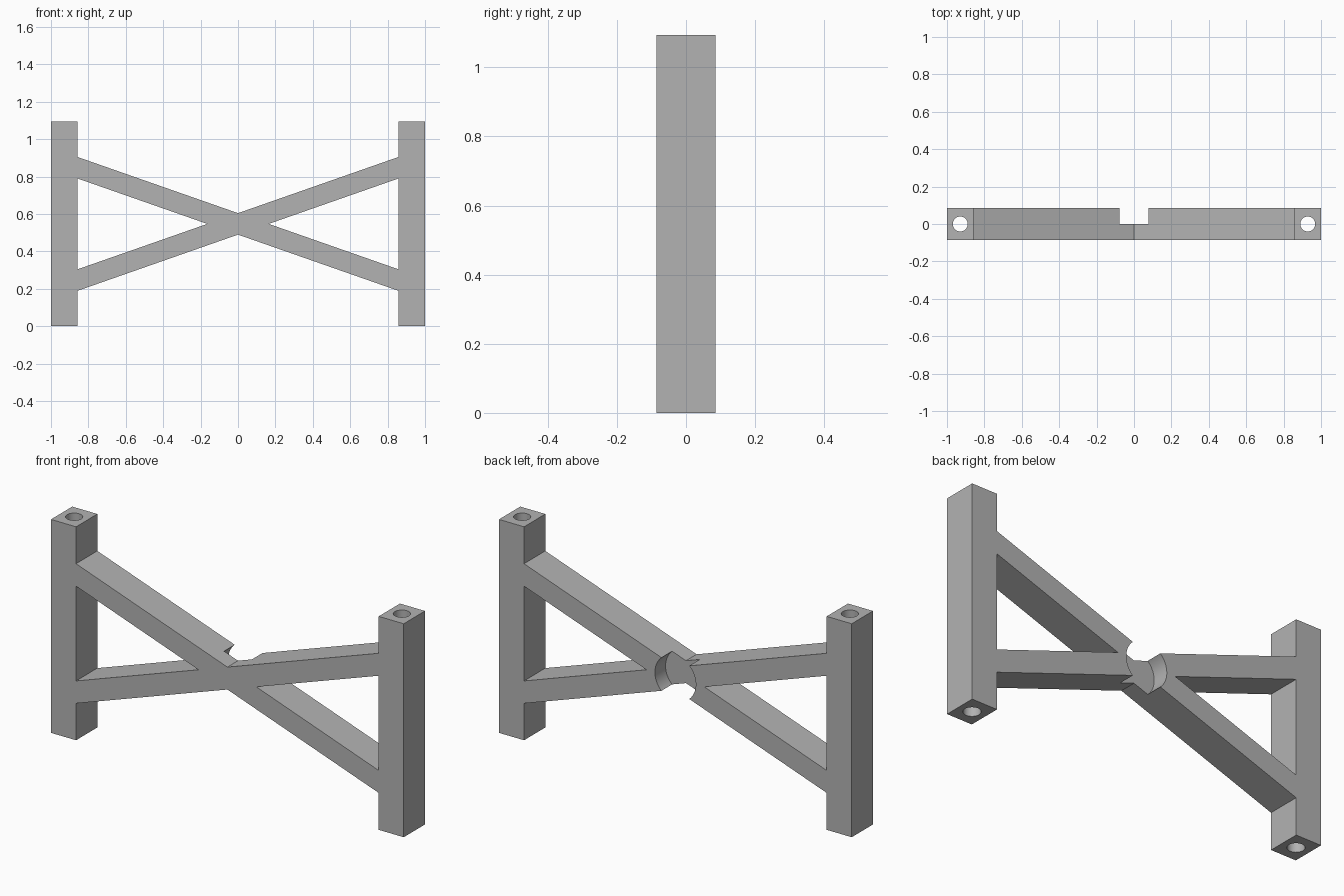
import bpy
import bmesh
from math import radians
from mathutils import Matrix

if "Cube" in bpy.data.objects:
    bpy.data.objects.remove(bpy.data.objects["Cube"], do_unlink=True)

HEIGHT, HALF_DEPTH = 1.094, 0.086
POST_INNER, POST_MID = 0.858, 0.929
MID_Z, SLOPE, HALF_BAR = 0.547, 0.35, 0.0575

grey = bpy.data.materials.new("plain grey")
grey.use_nodes = True
colour = (0.45, 0.45, 0.45, 1)
grey.diffuse_color = colour
grey.node_tree.nodes["Principled BSDF"].inputs["Base Color"].default_value = colour


def make_object(name, bm):
    bmesh.ops.recalc_face_normals(bm, faces=bm.faces)
    mesh = bpy.data.meshes.new(name)
    bm.to_mesh(mesh)
    bm.free()
    mesh.materials.append(grey)
    obj = bpy.data.objects.new(name, mesh)
    bpy.context.collection.objects.link(obj)
    return obj


def prism(name, outline):
    """Front outline of (x, z) points, extruded through the full depth."""
    bm = bmesh.new()
    face = bm.faces.new([bm.verts.new((x, -HALF_DEPTH, z)) for x, z in outline])
    new = bmesh.ops.extrude_face_region(bm, geom=[face])["geom"]
    verts = [v for v in new if isinstance(v, bmesh.types.BMVert)]
    bmesh.ops.translate(bm, verts=verts, vec=(0, 2 * HALF_DEPTH, 0))
    return make_object(name, bm)


def cylinder(name, radius, depth, centre, turn=0):
    bm = bmesh.new()
    bmesh.ops.create_cone(bm, cap_ends=True, segments=64, radius1=radius,
                          radius2=radius, depth=depth,
                          matrix=Matrix.Translation(centre) @ Matrix.Rotation(turn, 4, "X"))
    return make_object(name, bm)


def combine(target, tool, operation):
    mod = target.modifiers.new("combine", "BOOLEAN")
    mod.operation, mod.solver, mod.object = operation, "EXACT", tool
    bpy.context.view_layer.objects.active = target
    bpy.ops.object.modifier_apply(modifier=mod.name)
    bpy.data.objects.remove(tool, do_unlink=True)


# Crossed diagonal bars, run slightly into the posts
end = POST_INNER + 0.012
rise, notch = SLOPE * end, HALF_BAR / SLOPE
quarter = [(0, HALF_BAR), (end, rise + HALF_BAR), (end, rise - HALF_BAR), (notch, 0)]
lower_right = [(x, -z) for x, z in reversed(quarter[:-1])]
right = quarter + lower_right
left = [(-x, z) for x, z in reversed(right[1:-1])]
frame = prism("cross_brace_frame", [(x, MID_Z + z) for x, z in right + left])

# Upright posts with a round bore from end to end
for side in (-1, 1):
    a, b = side * POST_INNER, side
    post = prism("post", [(a, 0), (b, 0), (b, HEIGHT), (a, HEIGHT)])
    combine(frame, post, "UNION")
    bore = cylinder("bore", 0.04, HEIGHT + 0.2, (side * POST_MID, 0, HEIGHT / 2))
    combine(frame, bore, "DIFFERENCE")

# Round pocket in the back of the crossing, down to half depth
pocket = cylinder("pocket", 0.116, 0.4, (0, 0.2, MID_Z), radians(90))
combine(frame, pocket, "DIFFERENCE")

# Smooth bores and pocket wall, crisp edges elsewhere
bpy.ops.object.select_all(action="DESELECT")
frame.select_set(True)
bpy.context.view_layer.objects.active = frame
bpy.ops.object.shade_smooth_by_angle(angle=radians(15))
